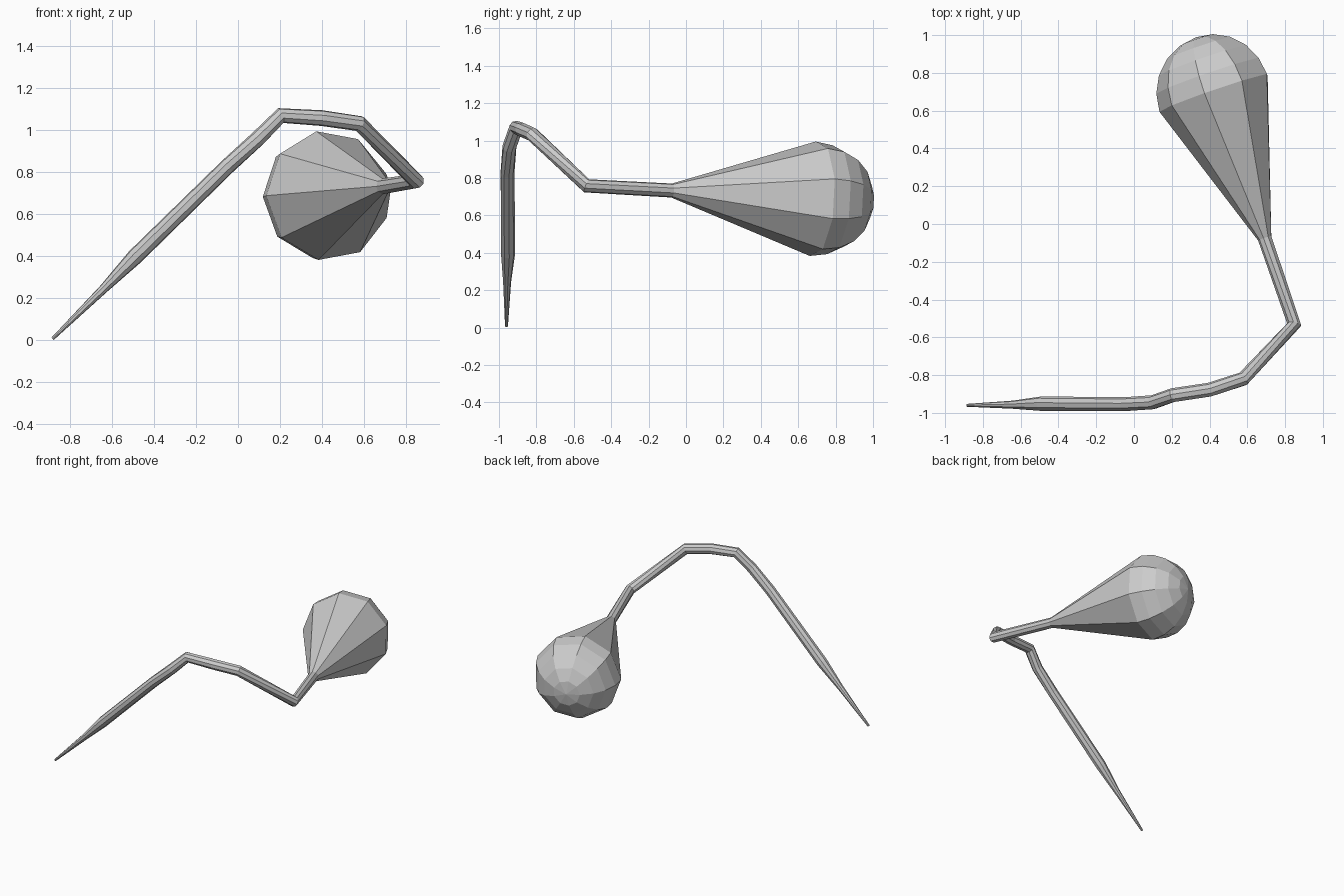
import bpy, bmesh
from math import sin, cos, pi
from mathutils import Vector

if "Cube" in bpy.data.objects:
    bpy.data.objects.remove(bpy.data.objects["Cube"])

SIDES = 9
UP = Vector((0, 0, 1))


def ring(bm, centre, d, r):
    """Polygon ring around centre, perpendicular to d, first vertex level to the left."""
    left = UP.cross(d).normalized()
    top = d.cross(left).normalized()
    return [bm.verts.new(centre + left * r * cos(2 * pi * i / SIDES)
                         + top * r * sin(2 * pi * i / SIDES)) for i in range(SIDES)]


def bridge(bm, a, b):
    for i in range(SIDES):
        j = (i + 1) % SIDES
        bm.faces.new((a[i], a[j], b[j], b[i]))


# centre line of the handle: x, y, z, radius
path = [
    (-0.882, -0.960, 0.008, 0.008),
    (-0.640, -0.957, 0.245, 0.022),
    (-0.490, -0.952, 0.398, 0.039),
    (-0.050, -0.955, 0.828, 0.038),
    (0.100, -0.944, 0.965, 0.038),
    (0.205, -0.907, 1.070, 0.038),
    (0.400, -0.878, 1.058, 0.038),
    (0.578, -0.820, 1.032, 0.038),
    (0.848, -0.532, 0.758, 0.038),
    (0.693, -0.075, 0.733, 0.038),
]
points = [Vector(p[:3]) for p in path]
radii = [p[3] for p in path]

# bulb centre and radius
centre, R = Vector((0.429, 0.695, 0.689)), 0.311
axis = (centre - points[-1]).normalized()
guide = points + [centre]

bm = bmesh.new()
rings = []

# bent handle
for i, p in enumerate(points):
    ahead = (guide[i + 1] - p).normalized()
    behind = (p - guide[i - 1]).normalized() if i else ahead
    rings.append(ring(bm, p, (ahead + behind).normalized(), radii[i]))

# flaring cone ending in a round cap
STEPS = 5
for k in range(STEPS):
    a = pi / 2 * k / STEPS
    rings.append(ring(bm, centre + axis * R * sin(a), axis, R * cos(a)))
for a, b in zip(rings, rings[1:]):
    bridge(bm, a, b)
pole = bm.verts.new(centre + axis * R)
for i in range(SIDES):
    bm.faces.new((rings[-1][i], rings[-1][(i + 1) % SIDES], pole))

# blunt thin tip
bm.faces.new(rings[0])
bmesh.ops.recalc_face_normals(bm, faces=bm.faces)

mesh = bpy.data.meshes.new("bent_pipe")
bm.to_mesh(mesh)
bm.free()
bpy.context.collection.objects.link(bpy.data.objects.new("bent_pipe", mesh))
